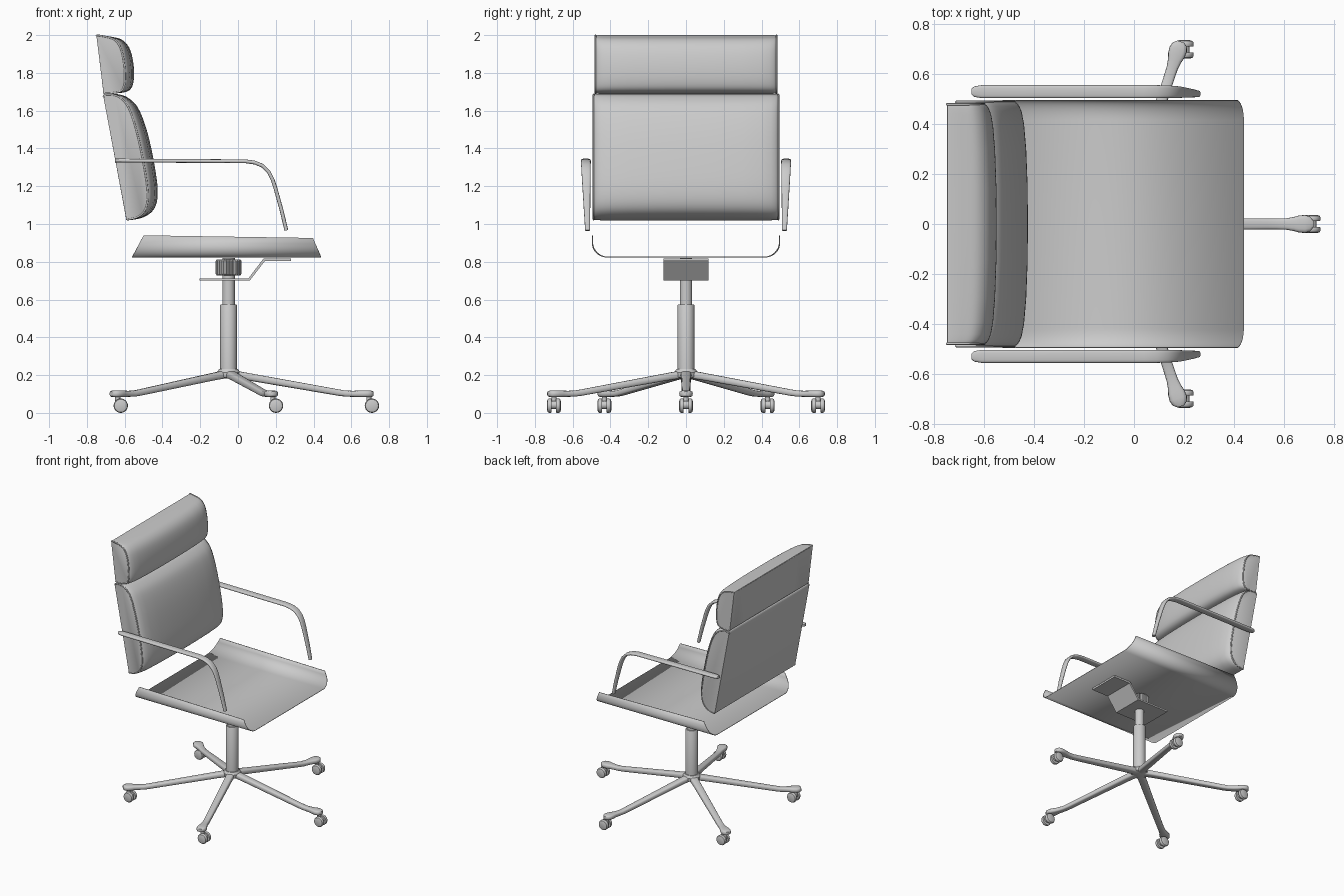
import bpy, bmesh, math
from mathutils import Vector, Matrix

if "Cube" in bpy.data.objects:
    bpy.data.objects.remove(bpy.data.objects["Cube"])

grey = bpy.data.materials.new("light grey")
grey.diffuse_color = (0.6, 0.6, 0.6, 1)
grey.use_nodes = True
grey.node_tree.nodes["Principled BSDF"].inputs["Base Color"].default_value = grey.diffuse_color


def finish(name, bm, angle=35):
    bmesh.ops.recalc_face_normals(bm, faces=bm.faces)
    me = bpy.data.meshes.new(name)
    bm.to_mesh(me)
    bm.free()
    me.materials.append(grey)
    for p in me.polygons:
        p.use_smooth = True
    me.set_sharp_from_angle(angle=math.radians(angle))
    ob = bpy.data.objects.new(name, me)
    bpy.context.collection.objects.link(ob)
    return ob


def loft(name, rings, angle=35):
    """Skin a list of closed rings and cap both ends."""
    bm = bmesh.new()
    vs = [[bm.verts.new(p) for p in r] for r in rings]
    n = len(vs[0])
    for a, b in zip(vs, vs[1:]):
        for i in range(n):
            bm.faces.new((a[i], a[(i + 1) % n], b[(i + 1) % n], b[i]))
    bm.faces.new(vs[0])
    bm.faces.new(vs[-1])
    return finish(name, bm, angle)


def lathe(name, profile, centre, axis='Z', n=32):
    """Loft circles of (radius, height) along an axis."""
    m = Matrix.Translation(centre)
    if axis == 'Y':
        m = m @ Matrix.Rotation(math.pi / 2, 4, 'X')
    return loft(name, [[m @ Vector((r * math.cos(k * math.tau / n), r * math.sin(k * math.tau / n), h))
                        for k in range(n)] for r, h in profile])


def oval(hw, hh, n=16, e=0.6):
    """Rounded-rectangle cross-section."""
    out = []
    for k in range(n):
        c, s = math.cos(k * math.tau / n), math.sin(k * math.tau / n)
        out.append((hw * math.copysign(abs(c) ** e, c), hh * math.copysign(abs(s) ** e, s)))
    return out


def smooth_path(pts, steps=5):
    """Catmull-Rom curve through the points."""
    p = [Vector(q) for q in pts]
    p = [p[0] * 2 - p[1]] + p + [p[-1] * 2 - p[-2]]
    out = []
    for a, b, c, d in zip(p, p[1:], p[2:], p[3:]):
        for k in range(steps):
            t = k / steps
            out.append(0.5 * (2 * b + (c - a) * t + (2 * a - 5 * b + 4 * c - d) * t * t
                              + (3 * b - a - 3 * c + d) * t ** 3))
    return out + [p[-2]]


CX = -0.05  # column axis

# five-legged base with castors
LEG = [(0, .03, .208, .022), (.1, .027, .192, .02), (.58, .022, .108, .017), (.62, .022, .102, .016),
       (.66, .023, .101, .016), (.69, .028, .101, .017), (.71, .034, .101, .018), (.735, .036, .101, .018),
       (.755, .03, .101, .017), (.768, .014, .101, .012)]
for i in range(5):
    a = i * math.tau / 5
    m = Matrix.Translation((CX, 0, 0)) @ Matrix.Rotation(a, 4, 'Z')
    loft(f"base_leg_{i+1}", [[m @ Vector((r, u, z + v)) for u, v in oval(w, h)] for r, w, z, h in LEG], 50)
    end = m @ Vector((.735, 0, 0))
    wx = end.x + .024
    lathe(f"castor_stem_{i+1}", [(.014, .04), (.014, .1)], (end.x + .008, end.y, 0), n=16)
    lathe(f"castor_axle_{i+1}", [(.022, -.016), (.022, .016)], (wx, end.y, .042), 'Y', 16)
    for side in (-1, 1):
        lathe(f"castor_wheel_{i+1}_{'left' if side < 0 else 'right'}",
              [(.036, -.012), (.038, -.008), (.038, .002), (.034, .009), (.022, .013)][::1],
              (wx, end.y + side * .024, .038), 'Y', 24) if side < 0 else \
            lathe(f"castor_wheel_{i+1}_right",
                  [(.022, -.013), (.034, -.009), (.038, -.002), (.038, .008), (.036, .012)],
                  (wx, end.y + .024, .038), 'Y', 24)

# hub and gas column
lathe("base_hub", [(.04, .182), (.06, .19), (.062, .215), (.05, .232)], (CX, 0, 0))
lathe("column_lower", [(.044, .2), (.044, .57), (.041, .575)], (CX, 0, 0))
lathe("column_upper", [(.033, .57), (.033, .82)], (CX, 0, 0))

# fluted knob under the seat
N = 96
loft("fluted_knob", [[(CX + r * math.cos(k * math.tau / N), r * math.sin(k * math.tau / N), z)
                      for k in range(N) for r in [(.068 if k % 4 < 2 else .062) - d]]
                     for z, d in ((.728, .006), (.735, 0), (.805, 0), (.812, .006))], 25)

# folded bracket plate
top = [(-.205, .712), (.055, .712), (.135, .817), (.28, .817)]
low = [(.28, .804), (.142, .804), (.062, .7), (-.205, .7)]
loft("seat_bracket", [[(x, y, z) for x, z in top + low] for y in (-.12, .12)], 25)

# seat: thin sheet with upturned sides and slanted ends
half = [(.495, .94)] + [(.415 + .08 * math.cos(t), .905 - .08 * math.sin(t))
                        for t in [k * math.pi / 20 for k in range(11)]]
sheet = half + [(-y, z) for y, z in reversed(half)]
bm = bmesh.new()
rows = []
for y, z in sheet:
    t = (z - .825) / .115
    rows.append((bm.verts.new((-.56 + .06 * t, y, z)), bm.verts.new((.44 - .043 * t, y, z - .014 * t))))
for a, b in zip(rows, rows[1:]):
    bm.faces.new((a[0], a[1], b[1], b[0]))
seat = finish("seat", bm)
mod = seat.modifiers.new("thickness", 'SOLIDIFY')
mod.thickness = .005
mod.offset = 0


# padded back cushions with piping along both side seams
def cushion(name, front, width):
    prof = smooth_path(front)
    (x0, z0), (x1, z1) = front[0], front[-1]
    zm = (z0 + z1) / 2

    def section(y, s, k):
        out = []
        for x, z in prof:
            b = x0 + (x1 - x0) * (z - z0) / (z1 - z0)
            out.append((b + (x - b) * s, y, zm + (z - zm) * k))
        return out

    st = [(0, 1, 1), (.15, .995, 1), (.3, .965, 1), (.4, .92, 1), (.45, .87, 1),
          (.472, .82, .998), (.485, .77, .993), (.492, .7, .986)]
    st = [(-y, s, k) for y, s, k in reversed(st[1:])] + st
    loft(name, [section(y * width, s, k) for y, s, k in st], 40)
    for side in (-1, 1):
        cu = bpy.data.curves.new(name + "_piping", 'CURVE')
        cu.dimensions = '3D'
        cu.bevel_depth = .005
        cu.bevel_resolution = 2
        sp = cu.splines.new('POLY')
        pts = section(side * .489 * width, .72, .987)
        sp.points.add(len(pts) - 1)
        for p, c in zip(sp.points, pts):
            p.co = (*c, 1)
        cu.materials.append(grey)
        ob = bpy.data.objects.new(name + ("_piping_left" if side < 0 else "_piping_right"), cu)
        bpy.context.collection.objects.link(ob)


cushion("back_cushion", [(-.712, 1.675), (-.7, 1.688), (-.637, 1.687), (-.585, 1.67), (-.53, 1.616),
                         (-.484, 1.5), (-.447, 1.34), (-.425, 1.18), (-.44, 1.087), (-.495, 1.038),
                         (-.575, 1.02), (-.592, 1.026)], 1)
cushion("headrest_cushion", [(-.749, 1.995), (-.74, 2.0), (-.68, 1.993), (-.616, 1.976), (-.574, 1.93),
                             (-.553, 1.845), (-.553, 1.754), (-.579, 1.705), (-.65, 1.691),
                             (-.7, 1.69), (-.713, 1.698)], .98)

# armrests: flat tapered bars bent down at the front
ARM = [(-.65, 1.336, .53, .012), (-.64, 1.336, .53, .021), (-.61, 1.336, .53, .026),
       (.04, 1.332, .53, .026), (.09, 1.325, .53, .026), (.13, 1.308, .53, .025), (.163, 1.275, .529, .024),
       (.183, 1.235, .528, .023), (.198, 1.19, .527, .021), (.23, 1.075, .524, .017), (.256, .966, .521, .013)]
for side in (-1, 1):
    rings = []
    for i, (x, z, y, w) in enumerate(ARM):
        p, q = ARM[max(i - 1, 0)], ARM[min(i + 1, len(ARM) - 1)]
        d = Vector((q[0] - p[0], q[1] - p[1])).normalized()
        rings.append([(x - d.y * v, side * (y + u), z + d.x * v) for u, v in oval(w, .01)])
    loft("armrest_left" if side < 0 else "armrest_right", rings, 50)
